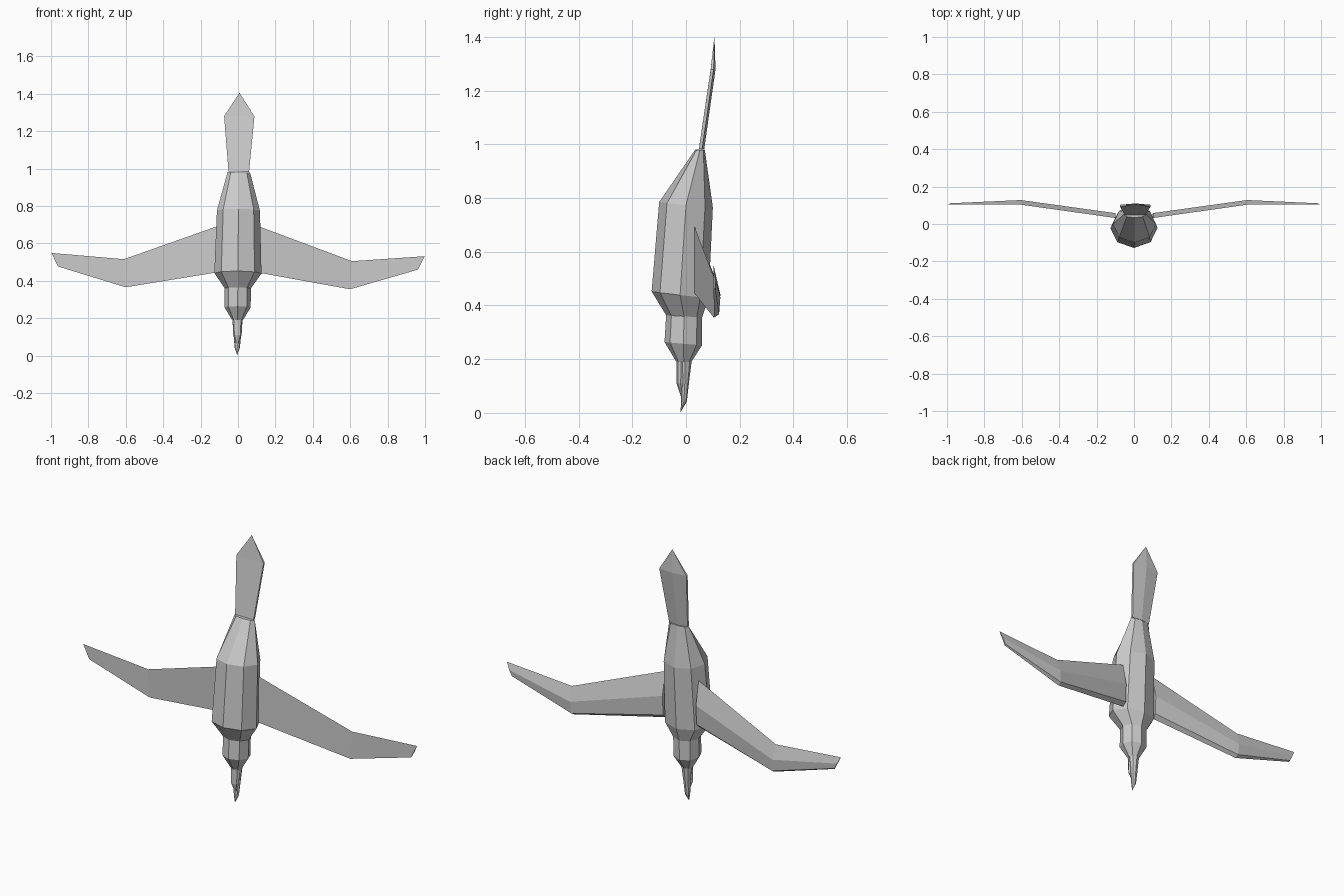
import bpy
import bmesh
from math import sin, cos, tau, radians
from mathutils import Matrix, Vector

cube = bpy.data.objects.get("Cube")
if cube:
    bpy.data.objects.remove(cube)

grey = bpy.data.materials.new("plain_grey")
grey.use_nodes = True
grey.diffuse_color = (0.6, 0.6, 0.6, 1)
grey.node_tree.nodes["Principled BSDF"].inputs["Base Color"].default_value = (0.6, 0.6, 0.6, 1)

# The whole bird leans very slightly sideways
PIVOT = Vector((0, 0, 0.5))
LEAN = Matrix.Translation(PIVOT) @ Matrix.Rotation(radians(0.5), 4, 'Y') @ Matrix.Translation(-PIVOT)


def loft(name, sections):
    """Skin equal-length point loops and close both ends."""
    bm = bmesh.new()
    loops = [[bm.verts.new(LEAN @ Vector(p)) for p in s] for s in sections]
    n = len(loops[0])
    for a, b in zip(loops, loops[1:]):
        for i in range(n):
            j = (i + 1) % n
            bm.faces.new((a[i], a[j], b[j], b[i]))
    bm.faces.new(loops[0])
    bm.faces.new(loops[-1])
    bmesh.ops.remove_doubles(bm, verts=bm.verts, dist=0.0008)
    bmesh.ops.recalc_face_normals(bm, faces=bm.faces)
    mesh = bpy.data.meshes.new(name)
    bm.to_mesh(mesh)
    bm.free()
    mesh.materials.append(grey)
    obj = bpy.data.objects.new(name, mesh)
    bpy.context.collection.objects.link(obj)
    return obj


def ring(z, y, rx, ry, tilt=0.0, sides=8):
    """Oval cross-section; tilt lowers its back edge."""
    angles = [tau * i / sides for i in range(sides)]
    return [(rx * cos(a), y + ry * sin(a), z - tilt * sin(a)) for a in angles]


# Body and head in one faceted skin, head pointing down
loft("body_and_head", [
    ring(0.98, 0.052, 0.060, 0.018),
    ring(0.775, 0.0, 0.115, 0.10, 0.01),
    ring(0.44, -0.022, 0.126, 0.106, 0.012),
    ring(0.36, -0.007, 0.070, 0.067, 0.004),
    ring(0.258, -0.01, 0.070, 0.070, 0.006),
    ring(0.19, -0.008, 0.029, 0.028),
])

# Two halves of the bill, the rear one longer
loft("rear_bill", [
    ring(0.192, -0.004, 0.028, 0.025),
    ring(0.12, -0.004, 0.021, 0.016),
    ring(0.042, -0.008, 0.014, 0.011),
    ring(0.003, -0.02, 0.0, 0.0),
])
loft("front_bill", [
    ring(0.192, -0.018, 0.026, 0.017),
    ring(0.11, -0.02, 0.023, 0.015),
    ring(0.05, -0.015, 0.0, 0.0),
])


# Tail blade with a shallow ridge along the back
def tail_section(z, y, half, depth):
    return [(-half, y, z), (half, y, z), (half, y + depth * 0.6, z),
            (0, y + depth, z), (-half, y + depth * 0.6, z)]


loft("tail", [
    tail_section(0.983, 0.048, 0.055, 0.020),
    tail_section(1.28, 0.092, 0.081, 0.018),
    tail_section(1.405, 0.106, 0.0, 0.0),
])


# Wings: flat front, blunt leading edge below, ridge on the back
def wing_section(x_trail, z_trail, x_lead, z_lead, y, depth):
    dx, dz = x_trail - x_lead, z_trail - z_lead
    return [(x_trail, y, z_trail), (x_lead, y, z_lead),
            (x_lead + 0.08 * dx, y + depth * 0.8, z_lead + 0.08 * dz),
            (x_lead + 0.5 * dx, y + depth, z_lead + 0.5 * dz)]


half_wing = [
    wing_section(0.10, 0.695, 0.10, 0.446, 0.032, 0.026),
    wing_section(0.61, 0.510, 0.60, 0.360, 0.104, 0.024),
    wing_section(0.998, 0.54, 0.962, 0.468, 0.103, 0.008),
]
for side, sign in (("left", 1), ("right", -1)):
    loft(side + "_wing", [[(sign * x, y, z) for x, y, z in s] for s in half_wing])
